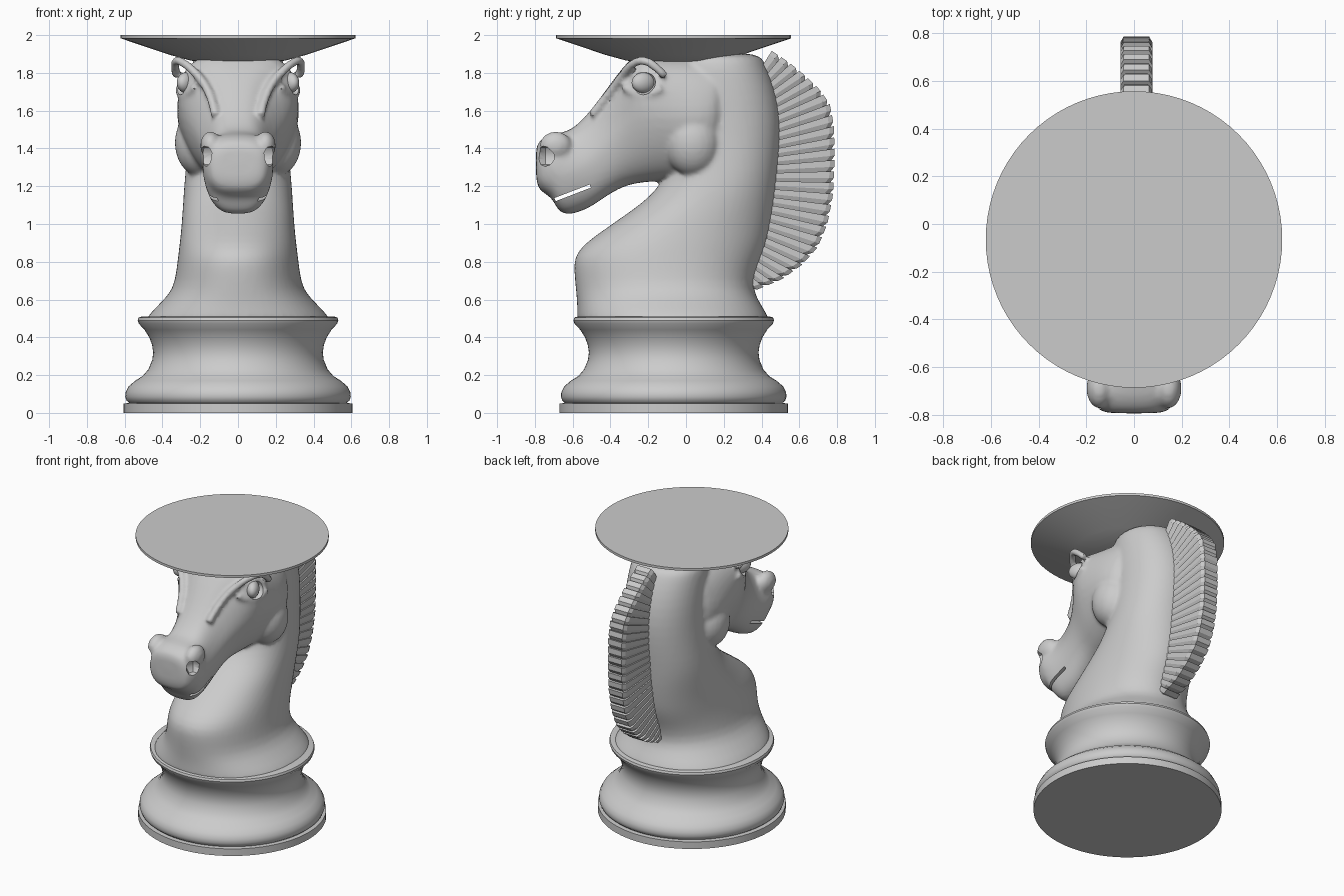
import bpy, bmesh, math
from mathutils import Vector

if "Cube" in bpy.data.objects:
    bpy.data.objects.remove(bpy.data.objects["Cube"])

AXIS_Y = -0.065
stone = bpy.data.materials.new("grey stone")
stone.diffuse_color = (0.6, 0.6, 0.6, 1)
stone.use_nodes = True
stone.node_tree.nodes["Principled BSDF"].inputs["Base Color"].default_value = stone.diffuse_color


def select_only(obj):
    bpy.ops.object.select_all(action='DESELECT')
    obj.select_set(True)
    bpy.context.view_layer.objects.active = obj


def finish(obj, angle=35):
    obj.data.materials.clear()
    obj.data.materials.append(stone)
    select_only(obj)
    bpy.ops.object.shade_smooth_by_angle(angle=math.radians(angle))
    return obj


def apply_modifiers(obj):
    select_only(obj)
    for m in list(obj.modifiers):
        bpy.ops.object.modifier_apply(modifier=m.name)


def loft(name, rings, subdivide=0, angle=35):
    """Bridge equal-sized rings of points and cap both ends."""
    bm = bmesh.new()
    loops = [[bm.verts.new(p) for p in ring] for ring in rings]
    n = len(loops[0])
    for a, b in zip(loops, loops[1:]):
        for i in range(n):
            j = (i + 1) % n
            bm.faces.new((a[i], a[j], b[j], b[i]))
    bm.faces.new(loops[0])
    bm.faces.new(loops[-1])
    bmesh.ops.recalc_face_normals(bm, faces=bm.faces)
    mesh = bpy.data.meshes.new(name)
    bm.to_mesh(mesh)
    bm.free()
    obj = bpy.data.objects.new(name, mesh)
    bpy.context.collection.objects.link(obj)
    if subdivide:
        obj.modifiers.new("smooth", 'SUBSURF').levels = subdivide
        apply_modifiers(obj)
    return finish(obj, angle)


def lathe(name, profile, n=80):
    turn = [2 * math.pi * i / n for i in range(n)]
    return loft(name, [[(r * math.cos(t), AXIS_Y + r * math.sin(t), z) for t in turn]
                       for r, z in profile])


def oval(n=28, power=2.0):
    """Unit superellipse."""
    pts = []
    for i in range(n):
        t = 2 * math.pi * i / n
        c, s = math.cos(t), math.sin(t)
        pts.append((math.copysign(abs(c) ** (2 / power), c),
                    math.copysign(abs(s) ** (2 / power), s)))
    return pts


def head_ring(y, low, high, w, top=1.0, bottom=1.0):
    """Upright section across the head, with its own top and bottom widths."""
    ring = []
    for u, v in oval(32, 3.0):
        f = 1 + (top - 1) * max(v, 0) + (bottom - 1) * max(-v, 0)
        ring.append((u * w * f, y, (low + high) / 2 + v * (high - low) / 2))
    return ring


def ball(name, loc, size, rot=(0, 0, 0), segments=24, rings=14):
    bpy.ops.mesh.primitive_uv_sphere_add(segments=segments, ring_count=rings,
                                         location=loc, rotation=rot)
    obj = bpy.context.object
    obj.name, obj.scale = name, size
    return finish(obj)


def tube(name, pts, radius):
    cu = bpy.data.curves.new(name, 'CURVE')
    cu.dimensions, cu.bevel_depth, cu.bevel_resolution = '3D', radius, 3
    cu.use_fill_caps = True
    sp = cu.splines.new('NURBS')
    sp.points.add(len(pts) - 1)
    for p, co in zip(sp.points, pts):
        p.co = (*co, 1)
    sp.use_endpoint_u, sp.order_u, sp.resolution_u = True, 3, 6
    obj = bpy.data.objects.new(name, cu)
    bpy.context.collection.objects.link(obj)
    select_only(obj)
    bpy.ops.object.convert(target='MESH')
    return finish(bpy.context.object)


# Turned base
lathe("base", [(.605, 0), (.605, .05), (.575, .052), (.59, .065), (.597, .085),
               (.595, .11), (.58, .14), (.545, .17), (.505, .195), (.475, .23),
               (.454, .28), (.449, .32), (.455, .36), (.47, .40), (.495, .44),
               (.525, .472), (.531, .49), (.526, .505), (.51, .51), (.3, .51)])

# Flat dish on top of the head
lathe("top_disc", [(.10, 1.85), (.25, 1.865), (.36, 1.895), (.622, 1.983), (.622, 2.0)])

# Neck and chest: z, front y, back y, half width
neck = [(.44, -.58, .46, .51), (.50, -.578, .445, .495), (.58, -.578, .395, .415),
        (.65, -.585, .355, .345), (.75, -.595, .375, .328), (.83, -.595, .41, .318),
        (.90, -.535, .435, .31), (.97, -.435, .45, .302), (1.04, -.335, .462, .297),
        (1.11, -.235, .472, .292), (1.18, -.16, .48, .288), (1.27, -.10, .49, .28),
        (1.40, -.08, .503, .268), (1.53, -.08, .508, .262), (1.66, -.08, .492, .26),
        (1.78, -.08, .455, .255), (1.86, -.06, .415, .245), (1.91, -.02, .385, .22)]
body = loft("neck_and_head", [[(u * w, (f + b) / 2 + v * (b - f) / 2, z)
                               for u, v in oval(32, 2.15)] for z, f, b, w in neck], 1)

# Head with lower jaw: y, low z, high z, half width, top factor, bottom factor
head = [(-.795, 1.25, 1.40, .11), (-.785, 1.19, 1.43, .145, .95, .95),
        (-.75, 1.16, 1.46, .172, .95, .92), (-.71, 1.14, 1.475, .188, .95, .85),
        (-.685, 1.085, 1.48, .19, .92, .78), (-.66, 1.058, 1.485, .19, .88, .76),
        (-.62, 1.048, 1.495, .188, .82, .78), (-.57, 1.062, 1.53, .182, .75, .82),
        (-.50, 1.09, 1.605, .18, .72, .85), (-.42, 1.15, 1.715, .195, .72, .85),
        (-.34, 1.195, 1.825, .235, .85, .75), (-.27, 1.215, 1.90, .28, 1.15, .7),
        (-.20, 1.222, 1.91, .312, 1.12, .68), (-.10, 1.23, 1.89, .325, 1, .68),
        (0, 1.24, 1.89, .33, .9, .75), (.08, 1.25, 1.88, .325, .85, .8),
        (.15, 1.29, 1.87, .30, .85, .85), (.21, 1.38, 1.86, .25, .95, .85)]
parts = [loft("head", [head_ring(*s) for s in head], 1)]
for s in (-1, 1):
    # Cheek, nostril flare, brow ridge and lower lid
    parts += [
        ball("cheek", (s * .205, .035, 1.43), (.13, .15, .175)),
        ball("flare", (s * .145, -.69, 1.415), (.055, .085, .075)),
        tube("brow", [(s * .325, -.11, 1.78), (s * .345, -.19, 1.87), (s * .29, -.28, 1.86),
                      (s * .20, -.345, 1.775), (s * .14, -.42, 1.675),
                      (s * .12, -.50, 1.575)], .024),
        tube("lid", [(s * .32, -.13, 1.72), (s * .305, -.19, 1.675),
                     (s * .26, -.28, 1.685), (s * .225, -.33, 1.73)], .02)]

# Fuse the sculpted parts into one soft surface
select_only(body)
for p in parts:
    p.select_set(True)
bpy.ops.object.join()
m = body.modifiers.new("fuse", 'REMESH')
m.mode, m.voxel_size = 'VOXEL', .013
m = body.modifiers.new("soften", 'SMOOTH')
m.factor, m.iterations = .5, 6
apply_modifiers(body)

# Eye sockets, nostrils and mouth slit
cutters = []
for s in (-1, 1):
    cutters.append(ball("socket_cutter", (s * .325, -.245, 1.75), (.06, .09, .07),
                        (0, 0, s * .5)))
    cutters.append(ball("nostril_cutter", (s * .168, -.745, 1.36), (.05, .06, .056),
                        (0, 0, s * .6), 6, 5))
bpy.ops.mesh.primitive_cube_add(size=1, location=(0, -.60, 1.165),
                                rotation=(math.radians(21), 0, 0))
slit = bpy.context.object
slit.name, slit.scale = "mouth_cutter", (.6, .20, .018)
cutters.append(slit)
for c in cutters:
    c.hide_render = True
    m = body.modifiers.new("cut", 'BOOLEAN')
    m.operation, m.solver, m.object = 'DIFFERENCE', 'EXACT', c
apply_modifiers(body)
finish(body, 40)
for c in cutters:
    bpy.data.objects.remove(c)

# Eyes
for s, side in ((-1, "left"), (1, "right")):
    ball(side + "_eye", (s * .275, -.225, 1.748), (.042, .068, .055), (0, 0, s * .5))


# Mane: fan of overlapping wedge blocks between the neck line and an outer line
def sample(pts, t):
    pts = [Vector(p) for p in pts]
    lengths = [(b - a).length for a, b in zip(pts, pts[1:])]
    d = t * sum(lengths)
    for a, b, l in zip(pts, pts[1:], lengths):
        if d <= l + 1e-6:
            return a.lerp(b, min(d / l, 1))
        d -= l
    return pts[-1]


outer = [(.45, 1.91), (.54, 1.85), (.62, 1.785), (.70, 1.71), (.755, 1.63), (.775, 1.52),
         (.78, 1.35), (.77, 1.15), (.74, 1.0), (.69, .88), (.61, .79), (.50, .71), (.35, .65)]
inner = [(.38, 1.80), (.42, 1.74), (.45, 1.62), (.46, 1.5), (.455, 1.3), (.43, 1.1),
         (.40, .95), (.35, .82), (.31, .70)]
BLOCKS = 27
for i in range(BLOCKS):
    t0, t1 = i / BLOCKS, (i + 1) / BLOCKS
    rings = []
    for t, w, grow in ((t0, .067, .008), (t0 + .6 / BLOCKS, .066, .008), (t1, .058, -.01)):
        a, b = sample(inner, t), sample(outer, t)
        d = (b - a).normalized()
        b = b + d * grow
        k = b - d * .025
        rings.append([(.01 + x, p.x, p.y) for x, p in
                      ((-w, a), (-w, k), (-w * .8, b), (w * .8, b), (w, k), (w, a))])
    loft("mane_block", rings, 0, 15)
